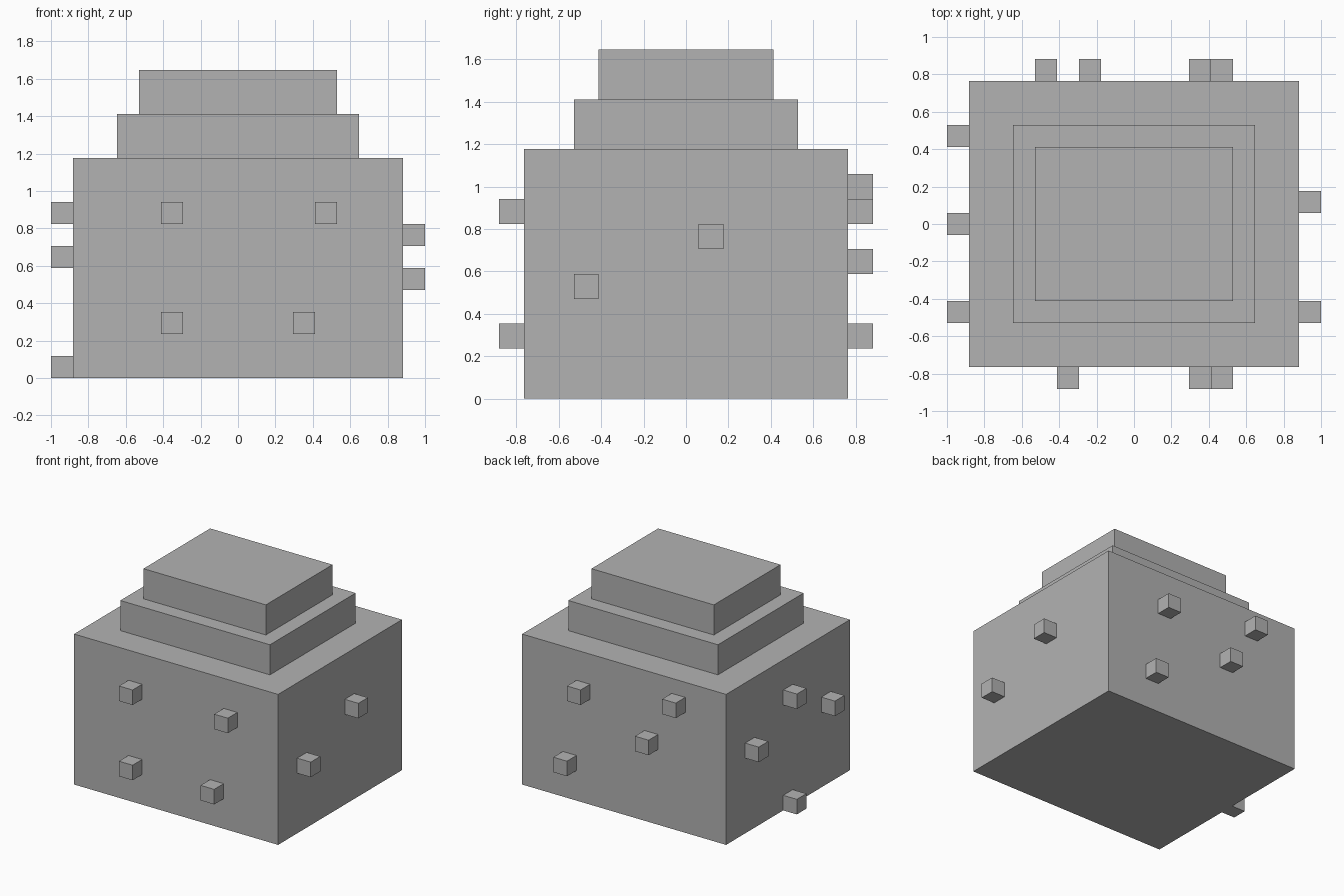
import bpy
import bmesh
from mathutils import Matrix, Vector

cube = bpy.data.objects.get("Cube")
if cube:
    bpy.data.objects.remove(cube, do_unlink=True)

U = 2 / 17  # one block; the model is 17 blocks wide

grey = bpy.data.materials.new("plain grey")
grey.use_nodes = True
colour = (0.448, 0.448, 0.448, 1)
grey.diffuse_color = colour
grey.node_tree.nodes["Principled BSDF"].inputs["Base Color"].default_value = colour


def box(name, centre, size):
    """Add a flat-sided box, measured in blocks."""
    bm = bmesh.new()
    bmesh.ops.create_cube(bm, size=1, matrix=Matrix.Diagonal((*(Vector(size) * U), 1)))
    mesh = bpy.data.meshes.new(name)
    bm.to_mesh(mesh)
    bm.free()
    mesh.materials.append(grey)
    obj = bpy.data.objects.new(name, mesh)
    obj.location = Vector(centre) * U
    bpy.context.collection.objects.link(obj)


# Body and the two stepped tiers of the top
base = 0
for name, size in (("body", (15, 13, 10)),
                   ("lower_tier", (11, 9, 2)),
                   ("upper_tier", (9, 7, 2))):
    box(name, (0, 0, base + size[2] / 2), size)
    base += size[2]

# Studs on the front and back: (x, z) in blocks
for side, y, spots in (
        ("front", -7, ((-3, 7.5), (4, 7.5), (-3, 2.5), (3, 2.5))),
        ("back", 7, ((3, 7.5), (-4, 8.5), (-2, 5.5), (4, 2.5)))):
    for i, (x, z) in enumerate(spots, 1):
        box(f"{side}_stud_{i}", (x, y, z), (1, 1, 1))

# Studs on the two sides: (y, z) in blocks
for side, x, spots in (
        ("left", 8, ((-4, 4.5), (1, 6.5))),
        ("right", -8, ((0, 7.5), (-4, 5.5), (4, 5.5), (0, 0.5)))):
    for i, (y, z) in enumerate(spots, 1):
        box(f"{side}_stud_{i}", (x, y, z), (1, 1, 1))
